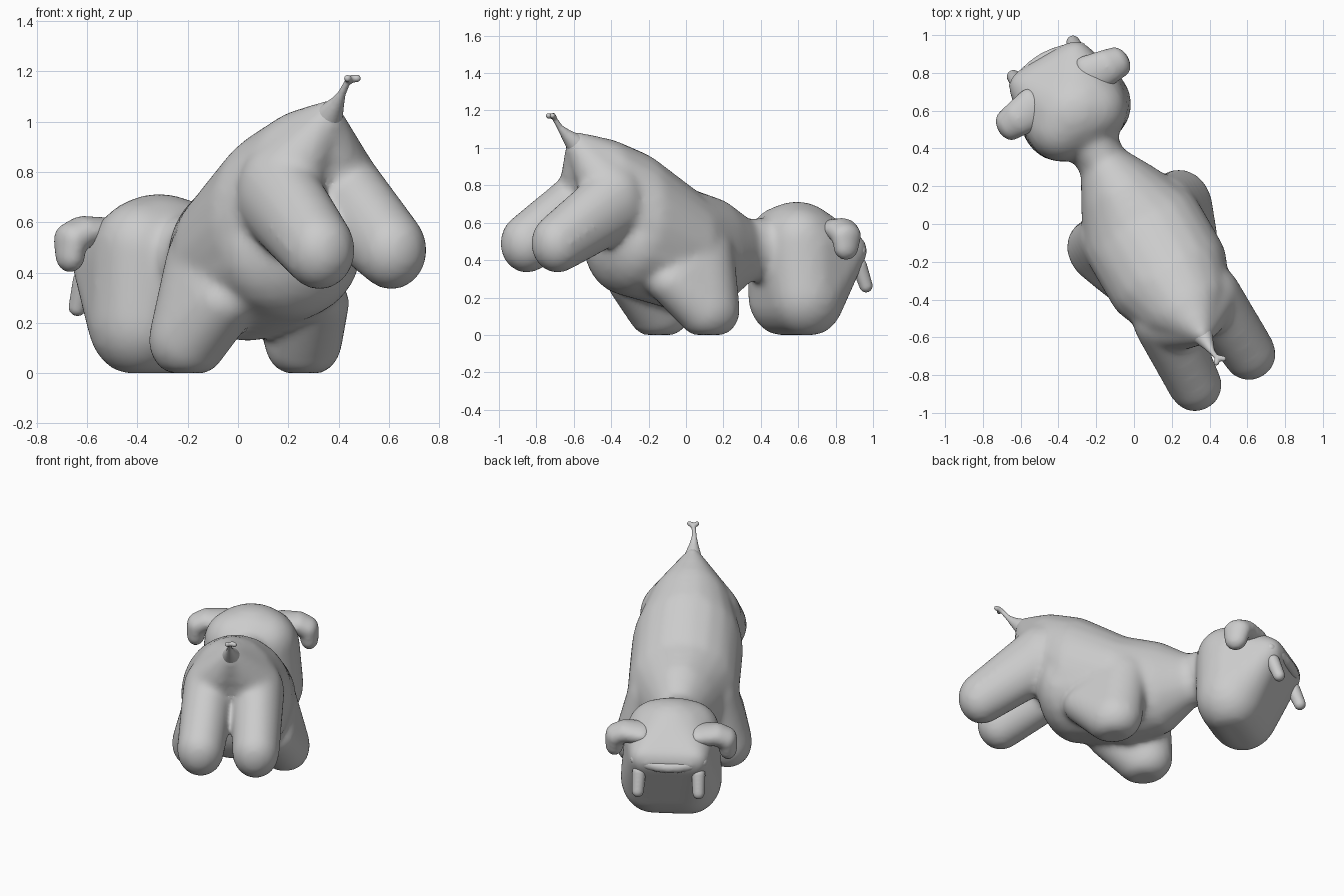
import bpy, bmesh, math

if "Cube" in bpy.data.objects:
    bpy.data.objects.remove(bpy.data.objects["Cube"])

YAW = math.radians(30)          # the animal lies diagonally
SIDES = (-1, 1)


def hull(bm, *balls):
    """Skin around ellipsoids (side, forward, up, r_side, r_forward, r_up)."""
    tmp = bmesh.new()
    for x, y, z, rx, ry, rz in balls:
        new = bmesh.ops.create_icosphere(tmp, subdivisions=3, radius=1)["verts"]
        for v in new:
            v.co = (x + v.co.x * rx, y + v.co.y * ry, max(0, z + v.co.z * rz))
    bmesh.ops.remove_doubles(tmp, verts=tmp.verts, dist=0.0005)
    bmesh.ops.delete(tmp, geom=tmp.faces[:], context='FACES_ONLY')
    res = bmesh.ops.convex_hull(tmp, input=tmp.verts[:])
    faces = [g for g in res["geom"] if isinstance(g, bmesh.types.BMFace)]
    keep = {v for f in faces for v in f.verts}
    bmesh.ops.delete(tmp, geom=[v for v in tmp.verts if v not in keep], context='VERTS')
    bmesh.ops.recalc_face_normals(tmp, faces=tmp.faces[:])
    me = bpy.data.meshes.new("tmp")
    tmp.to_mesh(me)
    tmp.free()
    bm.from_mesh(me)
    bpy.data.meshes.remove(me)


def chain(bm, *balls):
    for a, b in zip(balls, balls[1:]):
        hull(bm, a, b)


def ball(x, y, z, r):
    return (x, y, z, r, r, r)


def finish(name, bm, voxel, smooth):
    me = bpy.data.meshes.new(name)
    bm.to_mesh(me)
    bm.free()
    ob = bpy.data.objects.new(name, me)
    bpy.context.collection.objects.link(ob)
    ob.rotation_euler.z = YAW
    ob.location = (0.017, 0.01, 0)
    m = ob.modifiers.new("Skin", 'REMESH')
    m.mode = 'VOXEL'
    m.voxel_size = voxel
    m.use_smooth_shade = True
    m = ob.modifiers.new("Soften", 'SMOOTH')
    m.factor = 0.5
    m.iterations = smooth
    return ob


# Torso, neck, head and legs as one soft skin
bm = bmesh.new()
tail_base = (0, -0.70, 1.02, 0.04, 0.045, 0.07)
chain(bm,
      (0, 0.50, 0.46, 0.14, 0.05, 0.17),
      (0, 0.36, 0.45, 0.13, 0.08, 0.17),
      (0, 0.18, 0.44, 0.23, 0.12, 0.29),
      (0, -0.05, 0.46, 0.335, 0.20, 0.335),
      (0, -0.33, 0.60, 0.335, 0.20, 0.385),
      (0, -0.50, 0.75, 0.26, 0.17, 0.30),
      tail_base)
# Sagging belly
hull(bm, (0, -0.05, 0.40, 0.33, 0.20, 0.27), (0, -0.38, 0.50, 0.31, 0.20, 0.29))
# Head: cranium, broad jaw and overhanging snout
hull(bm,
     (0.005, 0.67, 0.45, 0.29, 0.25, 0.265),
     *[(0.01 + s * 0.105, 0.665, 0.21, 0.20, 0.21, 0.225) for s in SIDES],
     *[(s * 0.09, 0.64, 0.50, 0.19, 0.19, 0.19) for s in SIDES],
     *[(s * 0.145, 0.91, 0.45, 0.10, 0.10, 0.10) for s in SIDES])
for s in SIDES:
    # Hind legs stretched backwards, haunches rising to the tail
    hip = (s * 0.145, -0.53, 0.71, 0.16, 0.17, 0.21)
    hull(bm, hip, (s * 0.165, -0.90, 0.49, 0.142, 0.142, 0.16))
    hull(bm, hip, tail_base)
    # Front legs tucked under the chest, with broad shoulders
    hull(bm, (s * 0.19, -0.02, 0.44, 0.14, 0.18, 0.15),
         (s * 0.21, -0.20, 0.28, 0.14, 0.16, 0.12),
         (s * 0.265, -0.025, 0.13, 0.15, 0.175, 0.155))
finish("body", bm, 0.018, 14)

# Lip ridge across the snout
bm = bmesh.new()
chain(bm, *[ball(x, 0.995 - 1.2 * x * x, 0.425 + 0.6 * x * x, 0.034)
            for x in (-0.2, -0.13, -0.06, 0, 0.06, 0.13, 0.2)])
finish("lip", bm, 0.009, 5)

for s, side in zip(SIDES, ("left", "right")):
    # Drooping ear with a broad root
    bm = bmesh.new()
    chain(bm, (s * 0.17, 0.80, 0.56, 0.07, 0.11, 0.06),
          (s * 0.28, 0.79, 0.56, 0.055, 0.095, 0.065),
          (s * 0.335, 0.785, 0.53, 0.06, 0.085, 0.07),
          (s * 0.34, 0.78, 0.47, 0.055, 0.07, 0.07))
    finish("ear_" + side, bm, 0.012, 6)
    # Hanging tooth
    bm = bmesh.new()
    hull(bm, ball(s * 0.178, 0.955, 0.37, 0.042), ball(s * 0.182, 0.995, 0.262, 0.036))
    finish("tooth_" + side, bm, 0.008, 3)

# Thin tail with a tuft at its tip
bm = bmesh.new()
chain(bm, ball(0, -0.69, 1.02, 0.055), ball(0, -0.75, 1.07, 0.03),
      ball(0, -0.79, 1.11, 0.016), ball(0.005, -0.825, 1.155, 0.013),
      ball(0.02, -0.845, 1.172, 0.016))
for s in SIDES:
    hull(bm, ball(0.01, -0.83, 1.165, 0.012), ball(0.012 + s * 0.022, -0.855, 1.172, 0.015))
finish("tail", bm, 0.006, 3)
